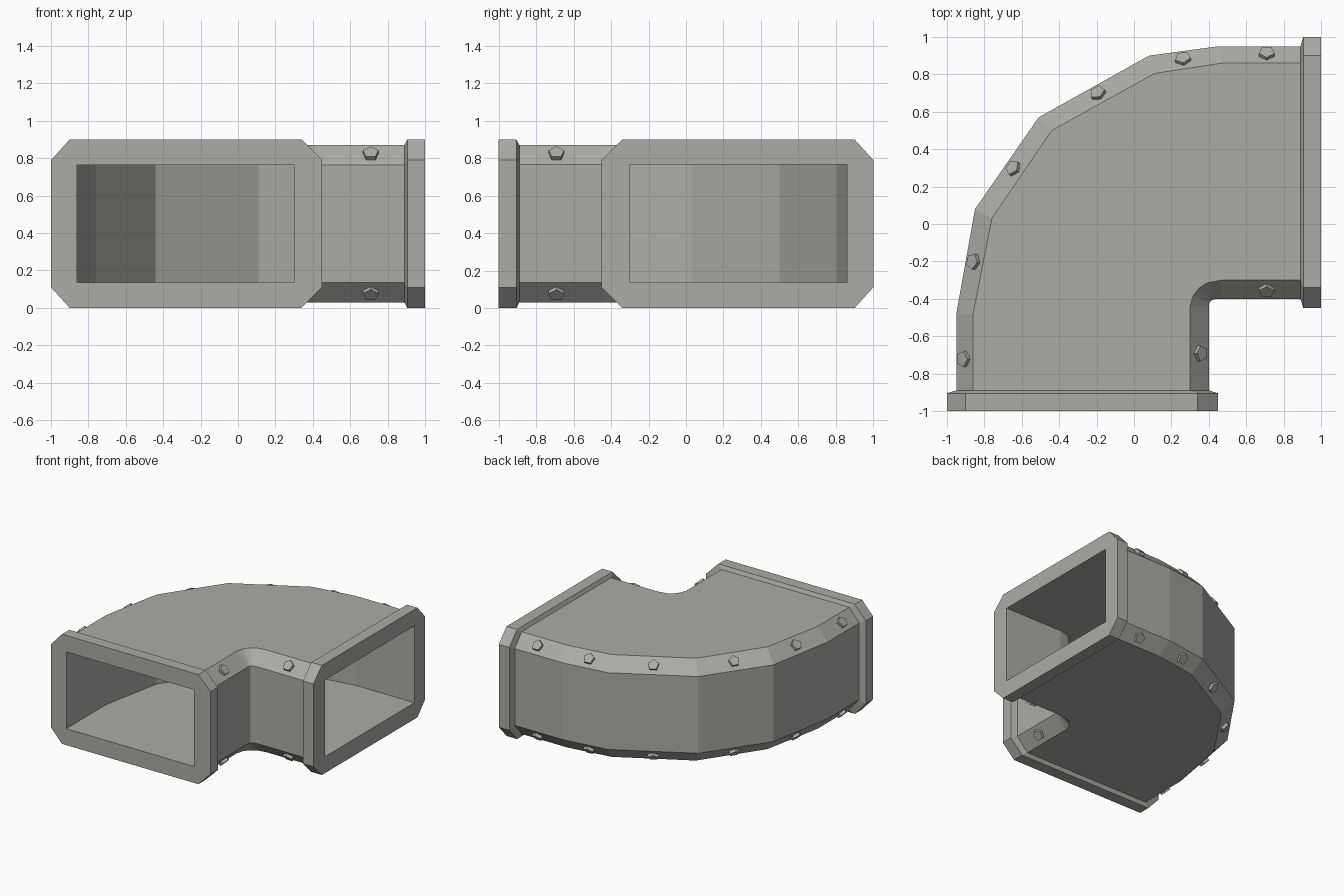
import bpy, bmesh
from mathutils import Vector

if "Cube" in bpy.data.objects:
    bpy.data.objects.remove(bpy.data.objects["Cube"])

H = 0.90  # total height; everything mirrors about its middle

steel = bpy.data.materials.new("warm grey metal")
steel.diffuse_color = (0.42, 0.41, 0.385, 1)
steel.use_nodes = True
steel.node_tree.nodes["Principled BSDF"].inputs["Base Color"].default_value = steel.diffuse_color

# Plan paths from the front opening to the right opening:
# outer wall, outer chamfer edge, inner chamfer edge, inner wall
OUT = [(-.95, -.89), (-.95, -.48), (-.85, .08), (-.51, .57), (.08, .90), (.45, .95), (.89, .95)]
OUT_E = [(-.86, -.89), (-.86, -.48), (-.76, .03), (-.44, .50), (.11, .805), (.47, .86), (.89, .86)]
IN_E = [(.30, -.89), (.30, -.44), (.315, -.385), (.345, -.345), (.39, -.315), (.47, -.30), (.89, -.30)]
IN = [(.40, -.89), (.40, -.44), (.403, -.42), (.412, -.41), (.43, -.402), (.47, -.40), (.89, -.40)]


def octagon(o, oe, ie, i, z_side, z_top):
    """Chamfered cross-section, two points per corner."""
    pts = [(o, z_side), (oe, z_top), (ie, z_top), (i, z_side)]
    pts += [(p, H - z) for p, z in reversed(pts)]
    return [(p[0], p[1], z) for p, z in pts]


def rectangle(oe, ie):
    """Cross-section of the hollow."""
    pts = [(oe, .765), (ie, .765), (ie, .135), (oe, .135)]
    return [(p[0], p[1], z) for p, z in pts]


def front_flange(y):
    return octagon((-1, y), (-.9, y), (.34, y), (.45, y), .79, H)


def right_flange(x):
    return octagon((x, 1), (x, .9), (x, -.34), (x, -.45), .79, H)


def loft(bm, sections):
    rings = [[bm.verts.new(p) for p in s] for s in sections]
    for a, b in zip(rings, rings[1:]):
        n = len(a)
        for k in range(n):
            bm.faces.new((a[k], a[(k + 1) % n], b[(k + 1) % n], b[k]))
    return rings[0], rings[-1]


def rim(bm, octa, rect):
    """Flat flange face between the outer octagon and the hollow."""
    for k in range(4):
        bm.faces.new((octa[2 * k], octa[2 * k + 1], rect[k]))
        bm.faces.new((octa[2 * k + 1], octa[(2 * k + 2) % 8], rect[(k + 1) % 4], rect[k]))


def finish(bm, name):
    bmesh.ops.recalc_face_normals(bm, faces=bm.faces)
    me = bpy.data.meshes.new(name)
    bm.to_mesh(me)
    bm.free()
    me.materials.append(steel)
    return me


def add(name, me):
    ob = bpy.data.objects.new(name, me)
    bpy.context.collection.objects.link(ob)
    return ob


# Hollow elbow with a flange at both ends
bm = bmesh.new()
shell = [octagon(*s, .765, .87) for s in zip(OUT, OUT_E, IN_E, IN)]
shell = [front_flange(-1), front_flange(-.905)] + shell + [right_flange(.905), right_flange(1)]
hollow = [rectangle(*s) for s in zip(OUT_E, IN_E)]
hollow = [rectangle((-.86, -1), (.30, -1))] + hollow[1:-1] + [rectangle((1, .86), (1, -.30))]
o0, o1 = loft(bm, shell)
r0, r1 = loft(bm, hollow)
rim(bm, o0, r0)
rim(bm, o1, r1)
add("duct_elbow", finish(bm, "duct_elbow"))

# Five-sided bolt heads on the chamfers, above and below
bm = bmesh.new()
bmesh.ops.create_cone(bm, cap_ends=True, segments=5, radius1=.046, radius2=.043, depth=.05)
bolt = finish(bm, "bolt")


def bolts(wall, edge, seg, t, side):
    mid = [(Vector(wall[k]) + Vector(edge[k])) / 2 for k in (seg, seg + 1)]
    d = (mid[1] - mid[0]).normalized()
    c = mid[0].lerp(mid[1], t)
    for up in (1, -1):
        n = Vector((-d.y * side, d.x * side, up)).normalized()
        ob = add("bolt", bolt)
        ob.location = Vector((c.x, c.y, H / 2 + up * .3675)) - n * .003
        ob.rotation_mode = 'QUATERNION'
        ob.rotation_quaternion = n.to_track_quat('Z', 'Y')


for seg, t in enumerate((.41, .52, .5, .5, .46, .58)):
    bolts(OUT, OUT_E, seg, t, 1)
for seg, t in ((0, .44), (5, .57)):
    bolts(IN, IN_E, seg, t, -1)
